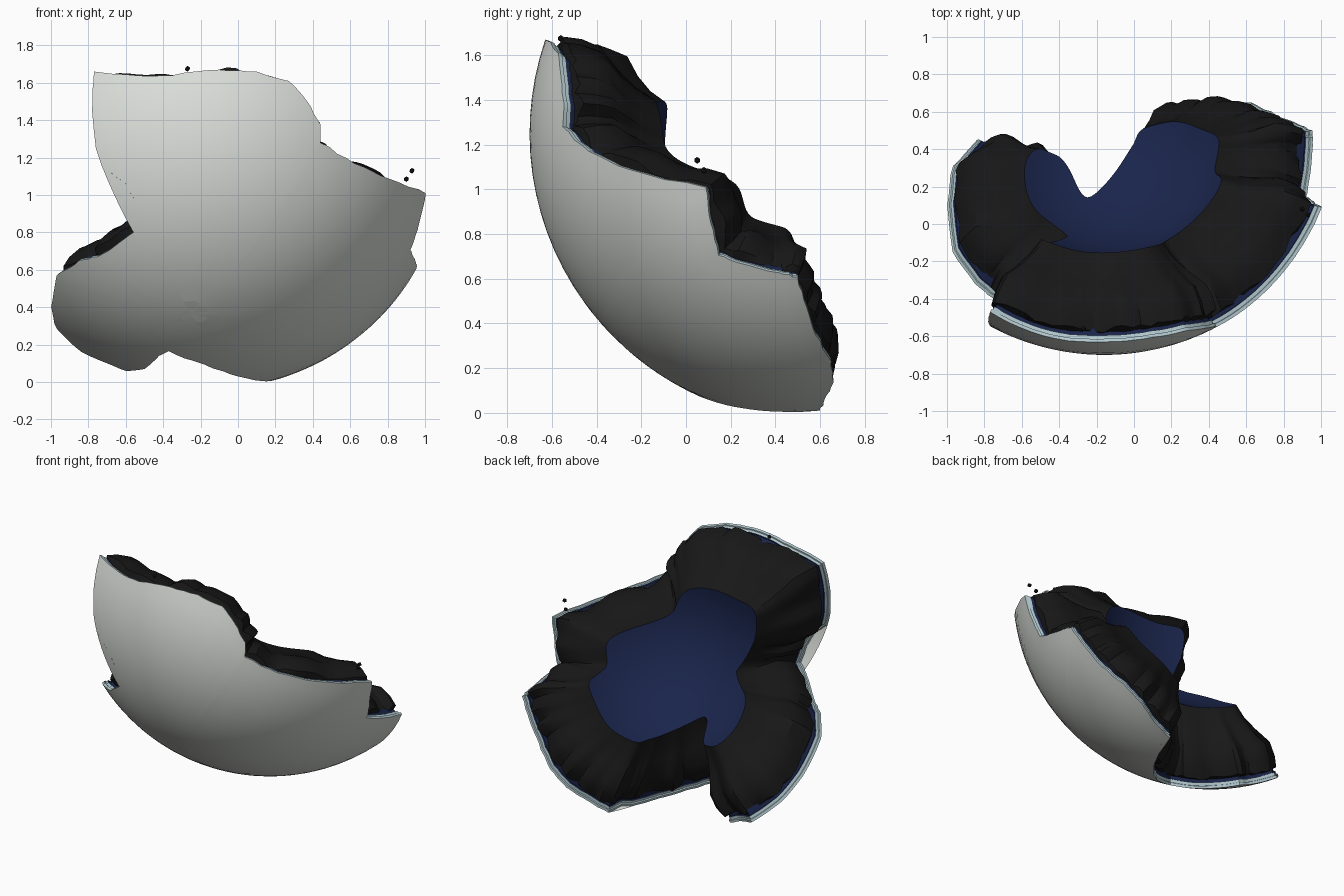
import bpy, bmesh, math, random
from mathutils import Vector

if "Cube" in bpy.data.objects:
    bpy.data.objects.remove(bpy.data.objects["Cube"])

random.seed(4)
C = Vector((-0.16, 0.59, 1.25))      # centre of the broken sphere
R, R_IN = 1.29, 0.76                 # outer crust and inner floor radius
AXIS = Vector((-0.07, -0.70, -0.66)).normalized()


def material(name, col):
    m = bpy.data.materials.new(name)
    m.diffuse_color = (*col, 1)
    m.use_nodes = True
    m.node_tree.nodes["Principled BSDF"].inputs["Base Color"].default_value = m.diffuse_color
    return m


GREY = material("pale grey crust", (0.72, 0.75, 0.71))
EDGE = material("light blue edge", (0.45, 0.59, 0.63))
BLUE = material("deep blue", (0.010, 0.018, 0.070))
ROCK = material("black rock", (0.009, 0.009, 0.009))

# Broken outline: (x, z) on the front half of the sphere, (x, y, z) near the limb
OUTLINE = [
    (-.77, 1.66), (-.55, 1.64), (-.35, 1.64), (-.1, 1.67), (.1, 1.66), (.27, 1.61),
    (.37, 1.5), (.44, 1.38), (.44, 1.28), (.62, 1.17), (.8, 1.09), (1.0, .09, 1.01),
    (.97, .11, .85), (.91, .15, .71), (.92, .24, .68), (.95, .42, .63), (.95, .5, .61),
    (.86, .54, .48), (.76, .58, .35), (.63, .65, .23), (.48, .66, .15), (.34, .62, .06),
    (.2, .6, .0), (.19, .47, -.01), (.13, .42, .02), (.04, .25, .02), (-.08, .1, .05),
    (-.2, .1), (-.37, .165), (-.45, .13), (-.5, .07), (-.6, .06), (-.7, .1),
    (-.84, .45, .16), (-.97, .31, .28), (-1.0, .1, .4), (-.97, .57), (-.85, .65),
    (-.75, .67), (-.51, .83), (-.54, .95), (-.6, 1.06), (-.73, 1.16), (-.76, 1.25),
    (-.78, 1.45)]


def direction(p):
    if len(p) == 2:
        dx, dz = p[0] - C.x, p[1] - C.z
        return Vector((dx, -math.sqrt(max(0, R * R - dx * dx - dz * dz)), dz)).normalized()
    return (Vector(p) - C).normalized()


def away(d):
    return (d - AXIS * d.dot(AXIS)).normalized()


def shifted(d, off):
    """Swing a direction away from the fragment axis by an angle."""
    a = AXIS.angle(d) + off
    return AXIS * math.cos(a) + away(d) * math.sin(a)


corners = [direction(p) for p in OUTLINE]
rim = []
for i, a in enumerate(corners):
    b = corners[(i + 1) % len(corners)]
    for k in range(4):
        d = a.lerp(b, k / 4).normalized()
        rim.append(shifted(d, random.uniform(-.005, .005) if k else 0))
N = len(rim)

# Direction square to the outline at each point, pointing out of the fragment
side = [(rim[(i + 3) % N] - rim[i - 3]).cross(rim[i]).normalized() for i in range(N)]
if sum(s.dot(away(d)) for s, d in zip(side, rim)) < 0:
    side = [-s for s in side]

# The wall softens and tightens the outline as it nears the floor
soft = rim[:]
for _ in range(8):
    soft = [(soft[i - 1] + soft[i] * 2 + soft[(i + 1) % N]).normalized() for i in range(N)]
soft = [shifted(d, -.12) for d in soft]


def finish(name, bm, mat, facing, angle=35):
    total = 0
    for f in bm.faces:
        f.normal_update()
        total += f.calc_area() * f.normal.dot(facing(f.calc_center_median()))
    if total < 0:
        bmesh.ops.reverse_faces(bm, faces=bm.faces[:])
    me = bpy.data.meshes.new(name)
    bm.to_mesh(me)
    bm.free()
    me.materials.append(mat)
    ob = bpy.data.objects.new(name, me)
    bpy.context.collection.objects.link(ob)
    bpy.ops.object.select_all(action='DESELECT')
    ob.select_set(True)
    bpy.context.view_layer.objects.active = ob
    bpy.ops.object.shade_smooth_by_angle(angle=math.radians(angle))


def bridge(bm, a, b):
    for i in range(N):
        j = (i + 1) % N
        bm.faces.new((a[i], a[j], b[j], b[i]))


def cap(name, dirs, radius, mat, sign, rings=16):
    """Piece of sphere filled from the axis out to the outline."""
    bm = bmesh.new()
    mid = bm.verts.new(C + AXIS * radius)
    last = None
    for r in range(1, rings + 1):
        ring = [bm.verts.new(C + radius * shifted(d, AXIS.angle(d) * (r / rings - 1)))
                for d in dirs]
        if last:
            bridge(bm, last, ring)
        else:
            for i in range(N):
                bm.faces.new((mid, ring[i], ring[(i + 1) % N]))
        last = ring
    finish(name, bm, mat, lambda p: (p - C) * sign, 60)


def band(name, rows, mat, angle=35):
    """Strip around the broken edge; rows are lists of points."""
    bm = bmesh.new()
    rings = [[bm.verts.new(p) for p in row] for row in rows]
    for a, b in zip(rings, rings[1:]):
        bridge(bm, a, b)

    def outward(p):
        d = (p - C).normalized()
        return away(d) * AXIS.dot(d) - AXIS * away(d).dot(d)
    finish(name, bm, mat, outward, angle)


def row(radius, off):
    return [C + radius * (d + s * off).normalized() for d, s in zip(rim, side)]


# Outer crust with its two-step light edge and the blue layer beneath
cap("outer_crust", rim, R, GREY, 1)
band("crust_edge", [row(R, 0), row(1.272, 0), row(1.27, -.007), row(1.25, -.007)], EDGE)
band("blue_layer", [row(1.25, -.007), row(1.249, -.015), row(1.205, -.015)], BLUE)

# Jagged rock wall running inward to the floor
lumps = [random.uniform(-.04, .04) for _ in range(N)]
lumps = [(lumps[i - 1] + 2 * lumps[i] + lumps[(i + 1) % N]) / 4 for i in range(N)]
wall = []
for radius, off, rough, mix in [(1.23, -.022, 0, 0), (1.222, .004, 1, 0), (1.15, .024, 1, .04),
                                (1.06, .038, .8, .12), (.95, .020, .4, .44),
                                (.85, .005, .2, .74), (R_IN, 0, 0, 1)]:
    wall.append([C + (radius + rough * random.uniform(-.012, .012))
                 * (rim[i].lerp(soft[i], mix).normalized()
                    + side[i] * (off + rough * lumps[i])).normalized() for i in range(N)])
band("rock_wall", wall, ROCK, 30)

# Blue inner floor
cap("inner_floor", soft, R_IN, BLUE, -1)

# Loose crumbs just off the broken edge
for k, p in enumerate([(-.27, -.56, 1.675), (.93, .05, 1.13), (.9, .08, 1.085)]):
    bm = bmesh.new()
    bmesh.ops.create_icosphere(bm, subdivisions=1, radius=.015)
    bmesh.ops.translate(bm, verts=bm.verts, vec=p)
    finish(f"rock_crumb_{k + 1}", bm, ROCK, lambda q, c=Vector(p): q - c, 10)
